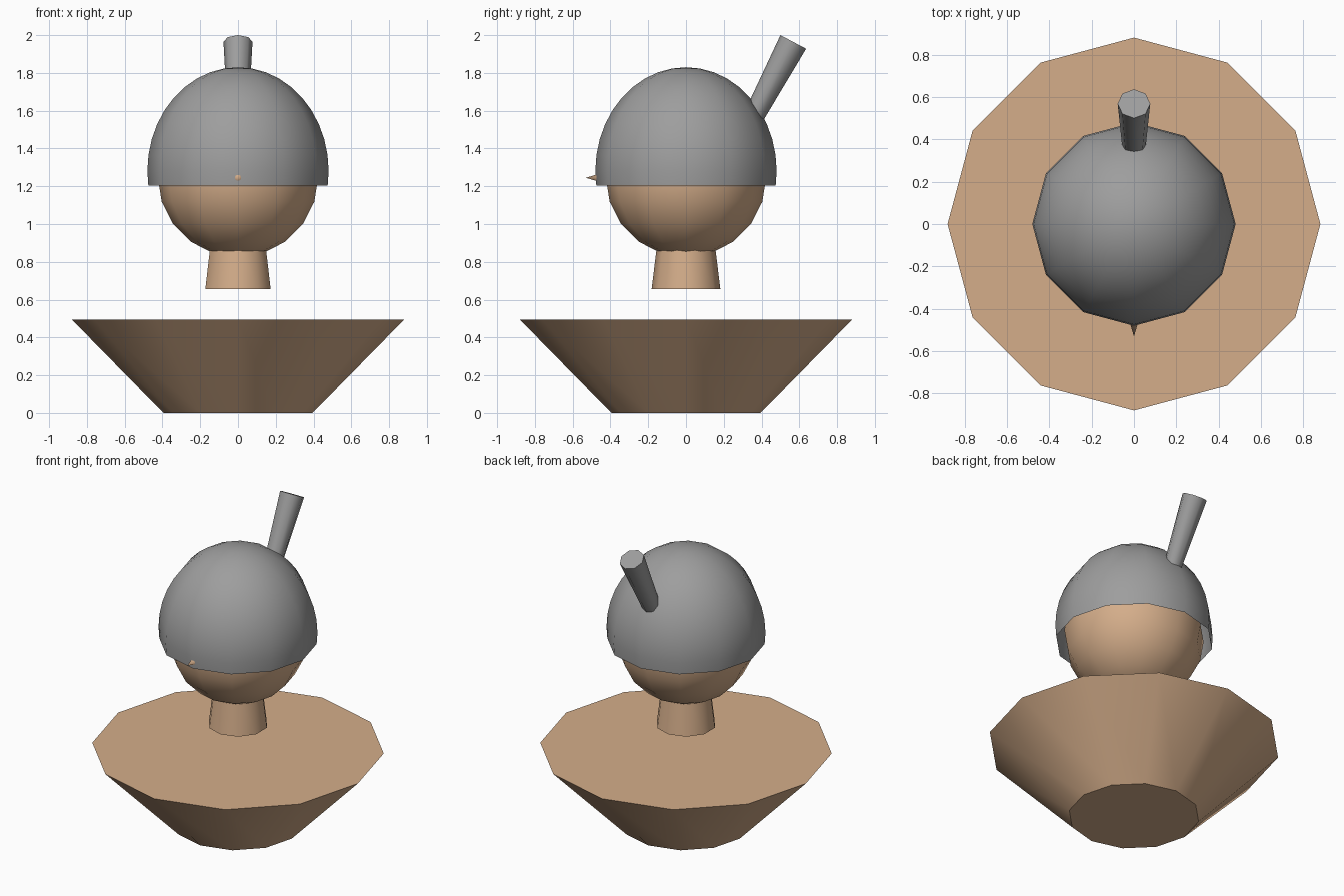
import bpy, bmesh, math
from mathutils import Matrix, Vector

if "Cube" in bpy.data.objects:
    bpy.data.objects.remove(bpy.data.objects["Cube"])


def material(name, colour):
    m = bpy.data.materials.new(name)
    m.diffuse_color = (*colour, 1)
    m.use_nodes = True
    m.node_tree.nodes["Principled BSDF"].inputs["Base Color"].default_value = m.diffuse_color
    return m


TAN = material("warm tan", (0.66, 0.42, 0.255))
GREY = material("mid grey", (0.34, 0.34, 0.34))


def finish(bm, name, mat, angle):
    """Turn a bmesh into a named object, smooth below the given angle."""
    mesh = bpy.data.meshes.new(name)
    bm.to_mesh(mesh)
    bm.free()
    mesh.materials.append(mat)
    ob = bpy.data.objects.new(name, mesh)
    bpy.context.collection.objects.link(ob)
    bpy.ops.object.select_all(action='DESELECT')
    ob.select_set(True)
    bpy.context.view_layer.objects.active = ob
    bpy.ops.object.shade_smooth_by_angle(angle=math.radians(angle))
    return ob


def frustum(name, mat, start, end, r1, r2, sides, angle=40, turn=0):
    """Capped cone between two points."""
    a, b = Vector(start), Vector(end)
    rot = Vector((0, 0, 1)).rotation_difference(b - a).to_matrix().to_4x4()
    place = Matrix.Translation((a + b) / 2) @ rot @ Matrix.Rotation(turn, 4, 'Z')
    bm = bmesh.new()
    bmesh.ops.create_cone(bm, cap_ends=True, segments=sides, radius1=r1,
                          radius2=r2, depth=(b - a).length, matrix=place)
    return finish(bm, name, mat, angle)


def ball(name, mat, centre_z, radius, height, rings, cut_z=None):
    """Twelve-sided ball, optionally open below cut_z."""
    bm = bmesh.new()
    place = Matrix.Translation((0, 0, centre_z)) @ Matrix.Diagonal((radius, radius, height, 1))
    bmesh.ops.create_uvsphere(bm, u_segments=12, v_segments=rings, radius=1, matrix=place)
    if cut_z is not None:
        bmesh.ops.bisect_plane(bm, geom=bm.verts[:] + bm.edges[:] + bm.faces[:],
                               plane_co=(0, 0, cut_z), plane_no=(0, 0, 1), clear_inner=True)
    return finish(bm, name, mat, 40)


# Flared body with a flat top
frustum("body", TAN, (0, 0, 0), (0, 0, 0.495), 0.395, 0.88, 12)

# Neck and head
frustum("neck", TAN, (0, 0, 0.655), (0, 0, 0.90), 0.182, 0.152, 10)
ball("head", TAN, 1.25, 0.425, 0.425, 10)

# Open helmet shell
ball("helmet", GREY, 1.28, 0.48, 0.55, 20, cut_z=1.205)

# Small pointed nose poking out through the helmet
frustum("nose", TAN, (0, -0.41, 1.245), (0, -0.53, 1.245), 0.036, 0.0, 8, 60)

# Tapered tube leaning back from the helmet
tilt = math.radians(28)
tip = Vector((0, 0.568, 1.964))
root = tip - Vector((0, math.sin(tilt), math.cos(tilt))) * 0.46
frustum("helmet_tube", GREY, root, tip, 0.054, 0.077, 8, 50)
